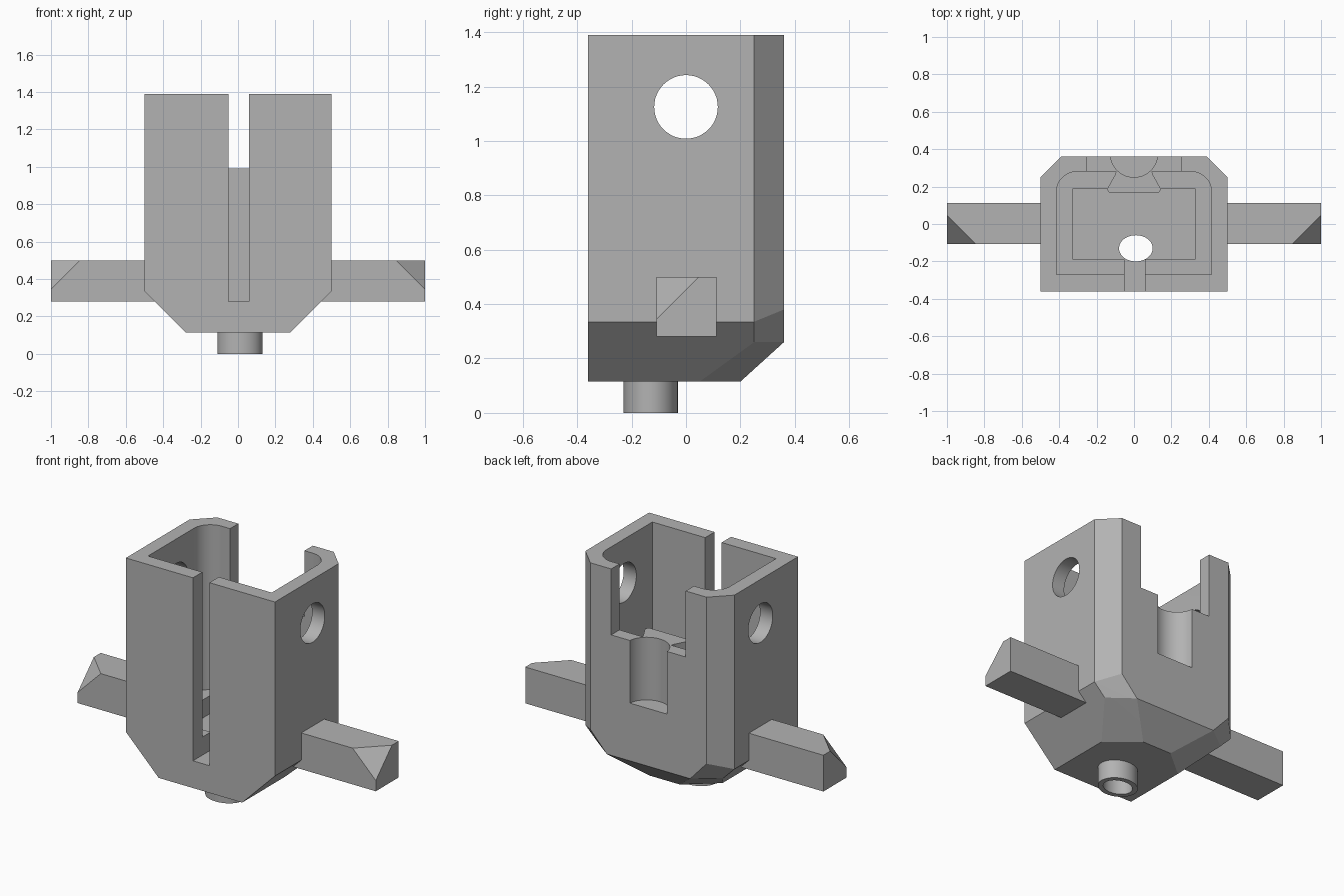
import bpy, bmesh
from math import cos, sin, pi, radians

old = bpy.data.objects.get("Cube")
if old:
    bpy.data.objects.remove(old)

grey = bpy.data.materials.new("plain grey")
grey.use_nodes = True
colour = (0.45, 0.45, 0.45, 1)
grey.diffuse_color = colour
grey.node_tree.nodes["Principled BSDF"].inputs["Base Color"].default_value = colour


def finish(name, bm):
    bmesh.ops.recalc_face_normals(bm, faces=bm.faces)
    mesh = bpy.data.meshes.new(name)
    bm.to_mesh(mesh)
    bm.free()
    mesh.materials.append(grey)
    obj = bpy.data.objects.new(name, mesh)
    bpy.context.collection.objects.link(obj)
    return obj


def hull(name, points):
    bm = bmesh.new()
    for p in points:
        bm.verts.new(p)
    bmesh.ops.convex_hull(bm, input=bm.verts)
    bmesh.ops.dissolve_limit(bm, angle_limit=radians(1), verts=bm.verts, edges=bm.edges)
    return finish(name, bm)


def prism(name, outline, z0, z1):
    bm = bmesh.new()
    face = bm.faces.new([bm.verts.new((x, y, z0)) for x, y in outline])
    out = bmesh.ops.extrude_face_region(bm, geom=[face])
    top = [v for v in out["geom"] if isinstance(v, bmesh.types.BMVert)]
    bmesh.ops.translate(bm, verts=top, vec=(0, 0, z1 - z0))
    return finish(name, bm)


def rect(x0, x1, y0, y1):
    return [(x0, y0), (x1, y0), (x1, y1), (x0, y1)]


def ellipse(cx, cy, rx, ry, start=0, sweep=2 * pi, n=48):
    return [(cx + rx * cos(start + sweep * i / n), cy + ry * sin(start + sweep * i / n))
            for i in range(n)]


def combine(target, tool, operation):
    mod = target.modifiers.new(operation, 'BOOLEAN')
    mod.operation, mod.solver, mod.object = operation, 'EXACT', tool
    bpy.context.view_layer.objects.active = target
    bpy.ops.object.modifier_apply(modifier=mod.name)
    bpy.data.objects.remove(tool)


# Outer shell with chamfered base and rear corners
half = [(0.5, -0.36, 1.39), (0.5, 0.25, 1.39), (0.39, 0.36, 1.39),
        (0.5, -0.36, 0.335), (0.5, 0.25, 0.335), (0.39, 0.36, 0.38),
        (0.28, -0.36, 0.115), (0.28, 0.05, 0.115), (0.425, 0.25, 0.26),
        (0.28, 0.36, 0.26), (0.1, 0.2, 0.115)]
housing = hull("housing", [(s * x, y, z) for s in (-1, 1) for x, y, z in half])

# Cavity with rounded rear corners, and the smaller pocket beneath it
r, cy = 0.11, 0.17
cavity = [(-0.415, -0.27), (0.415, -0.27)]
cavity += ellipse(0.415 - r, cy, r, r, 0, pi / 2, 12) + [(0.415 - r, cy + r)]
cavity += ellipse(r - 0.415, cy, r, r, pi / 2, pi / 2, 12) + [(-0.415, cy)]
combine(housing, prism("cavity", cavity, 0.39, 1.6), 'DIFFERENCE')
combine(housing, prism("pocket", rect(-0.325, 0.325, -0.19, 0.19), 0.28, 0.6), 'DIFFERENCE')

# Dovetail boss inside the rear wall
side = [(0.09, 0.31), (0.1, 0.265), (0.145, 0.185), (0.13, 0.165)]
boss = side + [(-x, y) for x, y in reversed(side)]
combine(housing, prism("boss", boss, 0.26, 1.05), 'UNION')

# Spout under the floor
combine(housing, prism("spout", ellipse(0.01, -0.13, 0.12, 0.1), 0, 0.2), 'UNION')

# Openings: front slot, rear notch, rear groove, drain
combine(housing, prism("slot", rect(-0.05, 0.06, -0.5, -0.12), 0.28, 1.6), 'DIFFERENCE')
combine(housing, prism("notch", rect(-0.25, 0.25, 0.1, 0.5), 0.99, 1.6), 'DIFFERENCE')
combine(housing, prism("groove", ellipse(0, 0.37, 0.125, 0.12), 0.61, 1.3), 'DIFFERENCE')
combine(housing, prism("drain", ellipse(0.01, -0.13, 0.09, 0.07), -0.2, 0.4), 'DIFFERENCE')

# Round cross hole through both side walls
pin = prism("pin_hole", ellipse(0, 0, 0.117, 0.117), -0.8, 0.8)
pin.rotation_euler = (0, pi / 2, 0)
pin.location = (0, 0, 1.125)
bpy.context.view_layer.update()
combine(housing, pin, 'DIFFERENCE')

# Side arms with one clipped outer corner
for name, s in (("left_arm", 1), ("right_arm", -1)):
    points = [(0.43, y, z) for y in (-0.108, 0.112) for z in (0.28, 0.5)]
    points += [(1, -0.108, 0.28), (1, 0.112, 0.28), (1, 0.112, 0.5),
               (0.845, -0.108, 0.5), (1, 0.047, 0.5), (1, -0.108, 0.345)]
    hull(name, [(s * x, y, z) for x, y, z in points])

# Smooth the round surfaces, keep edges sharp
bpy.ops.object.select_all(action='DESELECT')
housing.select_set(True)
bpy.context.view_layer.objects.active = housing
bpy.ops.object.shade_smooth_by_angle(angle=radians(20))
